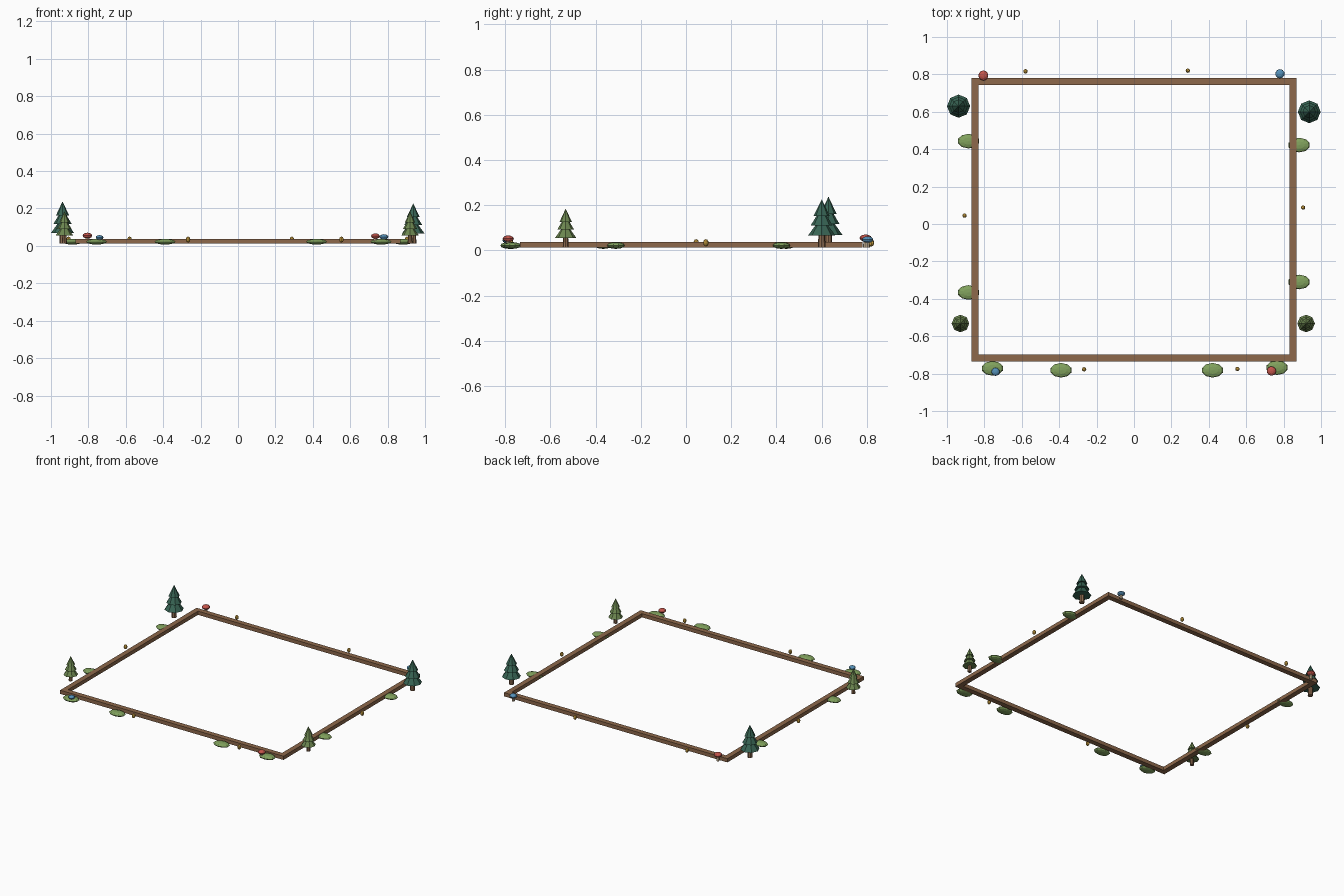
import bpy, math

if "Cube" in bpy.data.objects:
    bpy.data.objects.remove(bpy.data.objects["Cube"])

BASE = 0.012  # underside of every part


def material(name, rgb):
    m = bpy.data.materials.new(name)
    m.diffuse_color = (*rgb, 1)
    m.use_nodes = True
    m.node_tree.nodes["Principled BSDF"].inputs["Base Color"].default_value = m.diffuse_color
    return m


WOOD = material("wood", (0.27, 0.14, 0.07))
BARK = material("bark", (0.27, 0.15, 0.08))
PINE = material("dark_pine", (0.04, 0.13, 0.09))
LIGHT_PINE = material("light_pine", (0.15, 0.24, 0.08))
LEAF = material("leaf", (0.22, 0.36, 0.11))
RED = material("red_cap", (0.55, 0.09, 0.07))
BLUE = material("blue_cap", (0.09, 0.28, 0.48))
CREAM = material("cream", (0.70, 0.55, 0.36))
GOLD = material("gold", (0.68, 0.40, 0.06))


def finish(name, mat):
    o = bpy.context.object
    o.name = name
    o.data.materials.append(mat)
    return o


def box(name, x0, x1, y0, y1, z0, z1, mat):
    bpy.ops.mesh.primitive_cube_add(size=1, location=((x0 + x1) / 2, (y0 + y1) / 2, (z0 + z1) / 2))
    o = finish(name, mat)
    o.scale = (x1 - x0, y1 - y0, z1 - z0)
    return o


def cone(name, x, y, z0, z1, r0, r1, sides, mat):
    bpy.ops.mesh.primitive_cone_add(vertices=sides, radius1=r0, radius2=r1, depth=z1 - z0,
                                    location=(x, y, (z0 + z1) / 2))
    return finish(name, mat)


def ball(name, x, y, z, rx, ry, rz, seg, rings, mat):
    bpy.ops.mesh.primitive_uv_sphere_add(segments=seg, ring_count=rings, radius=1, location=(x, y, z))
    o = finish(name, mat)
    o.scale = (rx, ry, rz)
    return o


# Wooden border rails
X, YF, YB, W, TOP = 0.868, -0.735, 0.78, 0.036, 0.038
box("back_rail", -X, X, YB - W, YB, BASE, TOP, WOOD)
box("front_rail", -X, X, YF, YF + W, BASE, TOP, WOOD)
for side, s in (("left", -1), ("right", 1)):
    a, b = sorted((s * X, s * (X - W)))
    box(side + "_rail", a, b, YF + W, YB - W, BASE, TOP, WOOD)

# Pine trees: trunk and three stacked foliage tiers
for x, y, top, r, mat in ((-0.938, 0.63, 0.238, 0.062, PINE), (0.937, 0.60, 0.226, 0.061, PINE),
                          (-0.928, -0.532, 0.185, 0.047, LIGHT_PINE), (0.920, -0.532, 0.185, 0.047, LIGHT_PINE)):
    h = top - BASE
    cone("tree_trunk", x, y, BASE, BASE + 0.36 * h, r * 0.28, r * 0.22, 8, BARK)
    for z0, z1, k in ((0.25, 0.64, 1.0), (0.46, 0.83, 0.8), (0.66, 1.0, 0.58)):
        cone("tree_foliage", x, y, BASE + z0 * h, BASE + z1 * h, r * k, 0, 8, mat)

# Low bushes
for x, y in ((-0.885, 0.443), (-0.885, -0.366), (0.883, 0.422), (0.883, -0.310),
             (-0.757, -0.772), (-0.390, -0.782), (0.420, -0.782), (0.765, -0.768)):
    ball("bush", x, y, 0.022, 0.059, 0.039, 0.015, 10, 6, LEAF)

# Mushrooms
for x, y, r, z, mat in ((-0.805, 0.794, 0.027, 0.055, RED), (0.735, -0.786, 0.025, 0.052, RED),
                        (0.780, 0.803, 0.025, 0.048, BLUE), (-0.740, -0.790, 0.022, 0.045, BLUE)):
    cone("mushroom_stem", x, y, BASE, z, r * 0.4, r * 0.35, 8, CREAM)
    ball("mushroom_cap", x, y, z, r, r, r * 0.58, 10, 6, mat)

# Golden flower buds
for x, y in ((-0.58, 0.816), (0.288, 0.820), (-0.906, 0.045), (0.904, 0.088), (-0.267, -0.777), (0.553, -0.775)):
    ball("flower_bud", x, y, 0.034, 0.012, 0.012, 0.016, 8, 6, GOLD)
